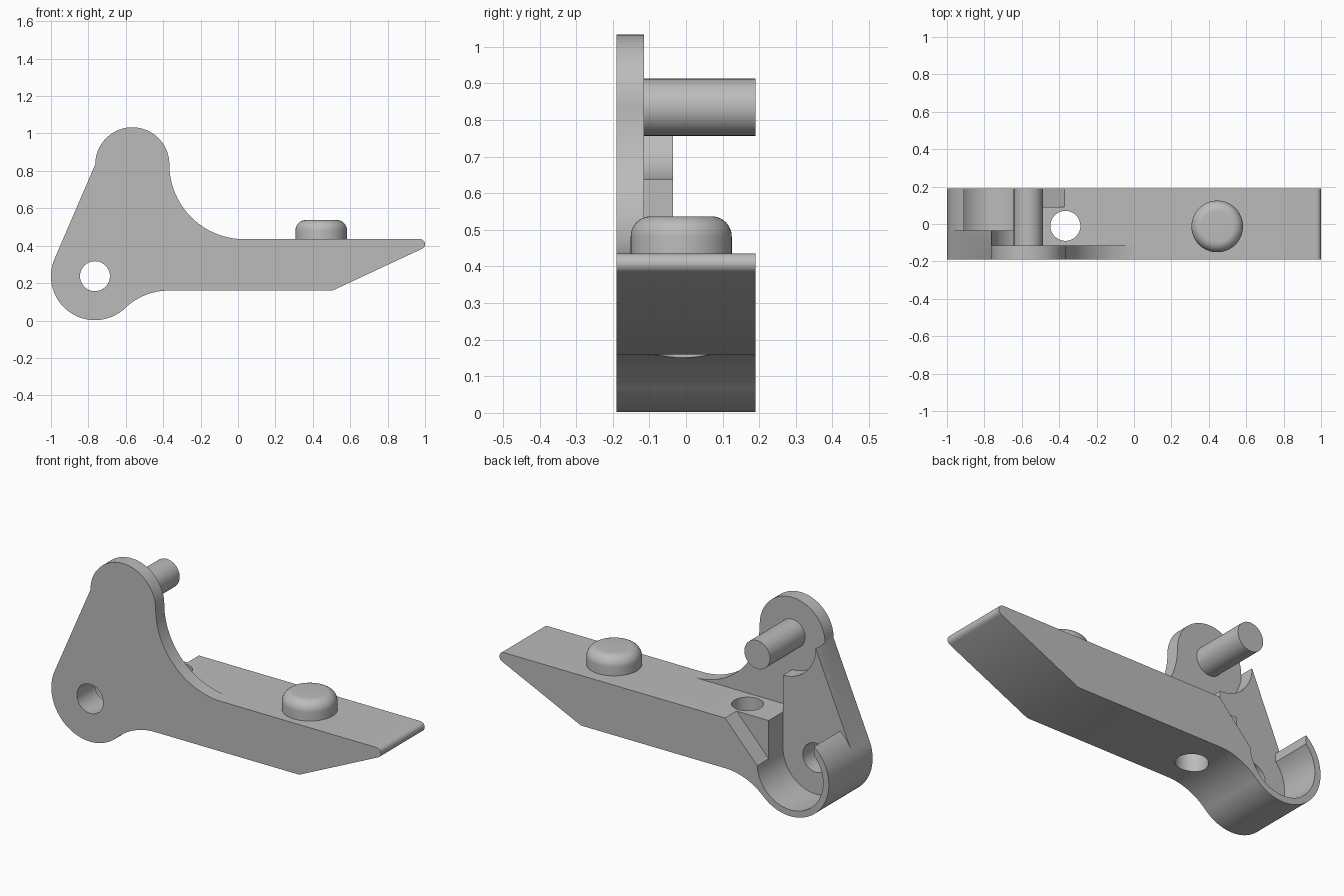
import bpy, bmesh
from math import sin, cos, radians, asin, acos, degrees
from mathutils import Matrix

cube = bpy.data.objects.get("Cube")
if cube:
    bpy.data.objects.remove(cube, do_unlink=True)

grey = bpy.data.materials.new("plain grey")
grey.use_nodes = True
grey.diffuse_color = (0.5, 0.5, 0.5, 1)
grey.node_tree.nodes["Principled BSDF"].inputs["Base Color"].default_value = (0.5, 0.5, 0.5, 1)

FRONT, BACK = -0.19, 0.19        # full depth
PLATE, FLOOR = -0.115, -0.035    # back of the thin plate, floor of the cup
TOP, BOTTOM = 0.435, 0.16        # bar heights
CUP, CUP_R, CUP_IN = (-0.765, 0.237), 0.235, 0.2
HEAD, HEAD_R = (-0.565, 0.835), 0.198
BORE_R = 0.08


def arc(c, r, a, b, n=32):
    """Points on an arc in the XZ plane, from angle a to b in degrees."""
    angles = [radians(a + (b - a) * i / n) for i in range(n + 1)]
    return [(c[0] + r * cos(t), c[1] + r * sin(t)) for t in angles]


def finish(name, bm):
    bmesh.ops.recalc_face_normals(bm, faces=bm.faces)
    mesh = bpy.data.meshes.new(name)
    bm.to_mesh(mesh)
    bm.free()
    mesh.materials.append(grey)
    ob = bpy.data.objects.new(name, mesh)
    bpy.context.collection.objects.link(ob)
    return ob


def prism(name, points, y0, y1):
    """Extrude an XZ outline from y0 to y1."""
    bm = bmesh.new()
    face = bm.faces.new([bm.verts.new((x, y0, z)) for x, z in points])
    new = bmesh.ops.extrude_face_region(bm, geom=[face])["geom"]
    moved = [v for v in new if isinstance(v, bmesh.types.BMVert)]
    bmesh.ops.translate(bm, verts=moved, vec=(0, y1 - y0, 0))
    return finish(name, bm)


def upright_cylinder(name, x, y, z0, z1, r, bevel=0):
    bm = bmesh.new()
    bmesh.ops.create_cone(bm, cap_ends=True, segments=64, radius1=r, radius2=r, depth=z1 - z0,
                          matrix=Matrix.Translation((x, y, (z0 + z1) / 2)))
    if bevel:
        rim = [e for e in bm.edges if all(v.co.z > z1 - 0.001 for v in e.verts)]
        bmesh.ops.bevel(bm, geom=rim, offset=bevel, segments=10, profile=0.5, affect='EDGES')
    return finish(name, bm)


def smooth(ob):
    bpy.ops.object.select_all(action='DESELECT')
    bpy.context.view_layer.objects.active = ob
    ob.select_set(True)
    bpy.ops.object.shade_smooth_by_angle(angle=radians(25))


def cut(ob, cutter):
    cutter.hide_render = True
    mod = ob.modifiers.new("cut", 'BOOLEAN')
    mod.operation, mod.solver, mod.object = 'DIFFERENCE', 'EXACT', cutter
    bpy.context.view_layer.objects.active = ob
    bpy.ops.object.modifier_apply(modifier=mod.name)
    bpy.data.objects.remove(cutter, do_unlink=True)


# Lever outline: head, straight back edge, cup, underside fillet, bar, tip, upper fillet
tangent = 180 - degrees(asin(CUP_R / (HEAD[1] - CUP[1])))
run = -0.37 - CUP[0]
drop = CUP[1] - BOTTOM
under_r = (run**2 + drop**2 - CUP_R**2) / (2 * (CUP_R - drop))
under_c = (-0.37, BOTTOM - under_r)
meet = degrees(acos(run / (under_r + CUP_R)))
fillet_r = 0.4
fillet_c = (HEAD[0] + HEAD_R + fillet_r, TOP + fillet_r)
tip_r = 0.027
tip_c = (1 - tip_r, TOP - tip_r)
outline = (arc(HEAD, HEAD_R, 0, 180, 48)
           + arc(CUP, CUP_R, tangent, 360 - meet, 48)
           + arc(under_c, under_r, 180 - meet, 90, 16)[1:]
           + [(0.505, BOTTOM)]
           + arc(tip_c, tip_r, -65, 90, 14)
           + arc(fillet_c, fillet_r, 270, 180, 40)[:-1])
body = prism("lever_body", outline, FRONT, BACK)

# Clear everything above the bar behind the thin plate, leaving the rib
left = HEAD[0] - HEAD_R
cut(body, prism("upper_cutter",
                [(HEAD[0], TOP), (fillet_c[0], TOP), (fillet_c[0], 1.2), (-1.2, 1.2), (-1.2, HEAD[1])]
                + arc(HEAD, HEAD_R, 180, 270, 24), PLATE, 0.3))

# Open cup with a pointed lip
lip_x = -0.91 - CUP[0]
lip_in, lip_out = degrees(acos(lip_x / CUP_IN)), degrees(acos(lip_x / CUP_R))
cut(body, prism("cup_cutter",
                arc(CUP, CUP_IN, 360, lip_in, 56) + arc(CUP, CUP_R, lip_out, tangent, 10)
                + [(-1.2, CUP[1] + 0.15), (-1.2, 1.2), (CUP[0] + CUP_IN, 1.2)], FLOOR, 0.3))

# Sloped notch in the rear corner of the bar
cut(body, prism("notch_cutter", [(-0.35, 0.457), (-0.35, 0.6), (-0.6, 0.6), (-0.6, 0.188)], 0.09, 0.3))

# Pivot bore and upright bore
cut(body, prism("pivot_cutter", arc(CUP, BORE_R, 0, 360, 48)[:-1], -0.3, 0.1))
cut(body, upright_cylinder("bore_cutter", -0.367, -0.01, 0, 0.6, BORE_R))
smooth(body)

# Pin and rounded button
pin = prism("pin", arc(HEAD, 0.078, 0, 360, 48)[:-1], PLATE - 0.02, BACK)
smooth(pin)
button = upright_cylinder("button", 0.445, -0.013, TOP - 0.02, 0.537, 0.138, 0.055)
smooth(button)
